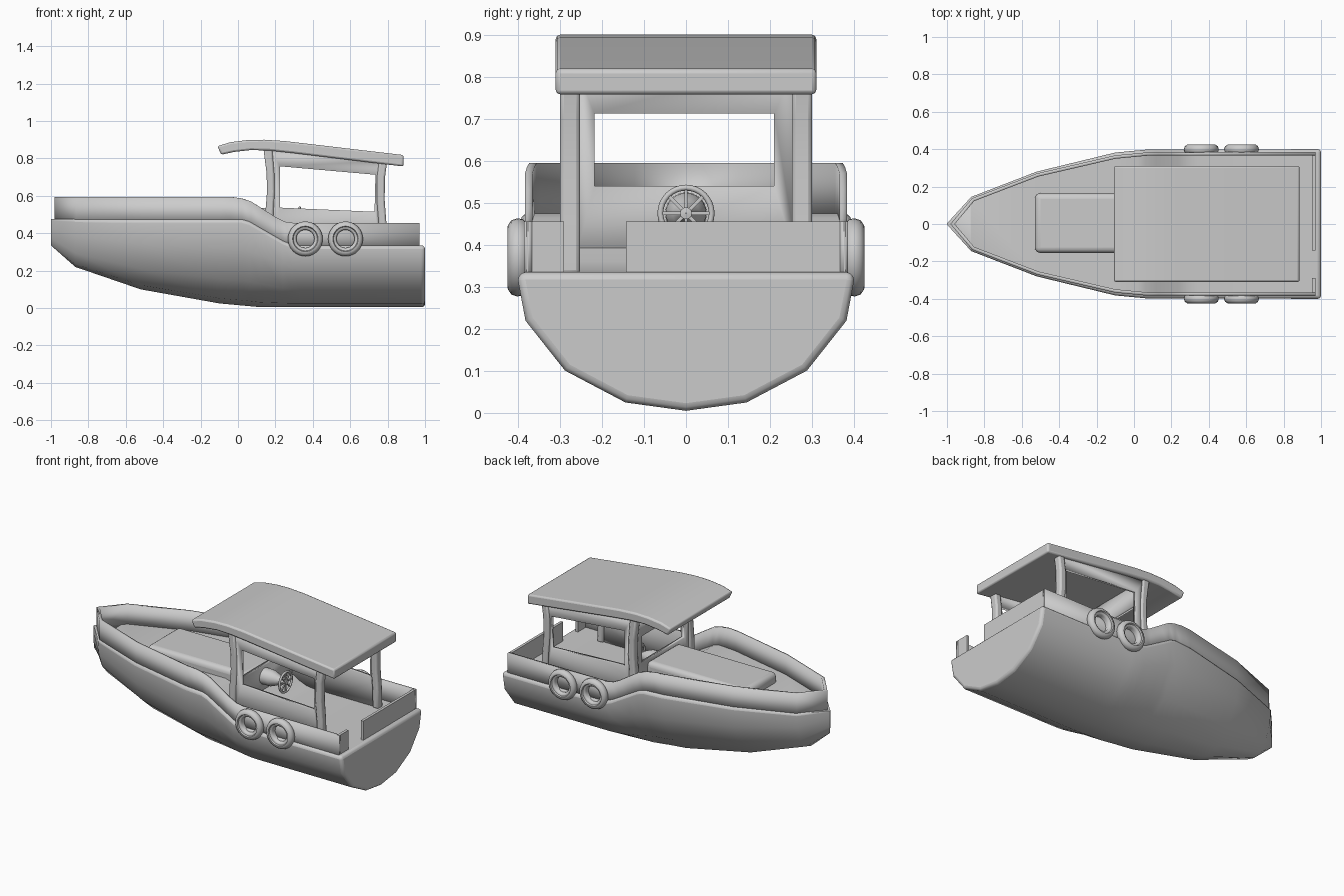
import bpy, bmesh, math
from mathutils import Matrix

if "Cube" in bpy.data.objects:
    bpy.data.objects.remove(bpy.data.objects["Cube"])


def finish(name, bm, bevel=0, seg=2, mirror=False, solid=0, angle=35, limit=40):
    bmesh.ops.remove_doubles(bm, verts=bm.verts, dist=1e-5)
    bmesh.ops.recalc_face_normals(bm, faces=bm.faces)
    me = bpy.data.meshes.new(name)
    bm.to_mesh(me)
    bm.free()
    ob = bpy.data.objects.new(name, me)
    bpy.context.collection.objects.link(ob)
    bpy.ops.object.select_all(action='DESELECT')
    ob.select_set(True)
    bpy.context.view_layer.objects.active = ob
    bpy.ops.object.shade_smooth_by_angle(angle=math.radians(angle))
    if solid:
        m = ob.modifiers.new("Thickness", 'SOLIDIFY')
        m.thickness, m.offset, m.use_even_offset = solid, 0, True
    if bevel:
        m = ob.modifiers.new("Bevel", 'BEVEL')
        m.width, m.segments = bevel, seg
        m.limit_method, m.angle_limit = 'ANGLE', math.radians(limit)
    if mirror:
        m = ob.modifiers.new("Mirror", 'MIRROR')
        m.use_axis = (False, True, False)
    return ob


def prism(name, pts, y0, y1, **kw):
    """Extrude an (x, z) outline from y0 to y1."""
    bm = bmesh.new()
    f = bm.faces.new([bm.verts.new((x, y0, z)) for x, z in pts])
    r = bmesh.ops.extrude_face_region(bm, geom=[f])
    for v in r['geom']:
        if isinstance(v, bmesh.types.BMVert):
            v.co.y = y1
    return finish(name, bm, **kw)


def frame(name, outer, inner, **kw):
    """Flat window frame between two matching 3D loops."""
    bm = bmesh.new()
    o = [bm.verts.new(p) for p in outer]
    i = [bm.verts.new(p) for p in inner]
    for k in range(4):
        n = (k + 1) % 4
        bm.faces.new((o[k], o[n], i[n], i[k]))
    return finish(name, bm, solid=.025, **kw)


def box(name, x, y, z, **kw):
    return prism(name, [(x[0], z[0]), (x[1], z[0]), (x[1], z[1]), (x[0], z[1])], *y, **kw)


def lerp(table, x):
    for (a, p), (b, q) in zip(table, table[1:]):
        if x <= b:
            return p + (q - p) * max(0, x - a) / (b - a)
    return table[-1][1]


# hull: scaled cross-sections along beam, keel and sheer lines
beam = [(-1, .003), (-.87, .145), (-.52, .28), (-.1, .382), (.07, .398), (1, .4)]
keel = [(-1, .335), (-.87, .22), (-.52, .10), (-.1, .025), (.12, .005), (1, .005)]
sheer = [(-1, .475), (.02, .475), (.06, .464), (.24, .36), (.29, .34), (.34, .335), (1, .335)]
section = [(0, 0), (.36, .06), (.72, .29), (.955, .65), (1, .94), (1, 1)]
bm = bmesh.new()
rows = []
for x in (-1, -.87, -.52, -.1, .02, .06, .12, .24, .29, .34, 1):
    b, k, s = lerp(beam, x), lerp(keel, x), lerp(sheer, x)
    half = [(b * u, k + (s - k) * w) for u, w in section]
    ring = [(-y, z) for y, z in reversed(half[1:])] + half
    rows.append([bm.verts.new((x, y, z)) for y, z in ring])
for r, q in zip(rows, rows[1:]):
    n = len(r)
    for i in range(n):
        j = (i + 1) % n          # wraps round to form the deck
        bm.faces.new((r[i], r[j], q[j], q[i]))
bm.faces.new(rows[0])
bm.faces.new(rows[-1])
bmesh.ops.dissolve_degenerate(bm, dist=1e-4, edges=bm.edges)
hull = finish("hull", bm, bevel=.018, seg=3, limit=50)
hull.modifiers["Bevel"].use_clamp_overlap = False
m = hull.modifiers["Bevel"]
m.limit_method = 'WEIGHT'
attr = hull.data.attributes.new("bevel_weight_edge", 'FLOAT', 'EDGE')
for e in hull.data.edges:
    a, b = (hull.data.vertices[i].co for i in e.vertices)
    stern = a.x > .99 and b.x > .99
    rail = all(abs(abs(p.y) - lerp(beam, p.x)) < .002 and
               abs(p.z - lerp(sheer, p.x)) < .002 for p in (a, b)) and a.y * b.y > 0
    attr.data[e.index].value = 1.0 if (stern or rail) and min(a.x, b.x) > -.99 else 0.0

# bulwark wall around the deck
top = [(-1, .595), (-.04, .595), (.02, .586), (.07, .57), (.2, .487), (.25, .462), (.3, .455), (1, .455)]
side = [(-.97, 0), (-.86, .13), (-.515, .262), (-.1, .358), (.07, .374), (.97, .376)]
bm = bmesh.new()
xs = (-.97, -.86, -.515, -.1, -.04, .02, .07, .13, .2, .25, .3, .97)
path = [(x, -lerp(side, x)) for x in reversed(xs)] + [(x, lerp(side, x)) for x in xs[1:]]
prev = None
for x, y in path:
    cur = (bm.verts.new((x, y, lerp(sheer, x) - .03)), bm.verts.new((x, y, lerp(top, x))))
    if prev:
        bm.faces.new((prev[0], cur[0], cur[1], prev[1]))
    prev = cur
finish("bulwark", bm, solid=.018)

# stern walls with a boarding gap
box("stern_wall_wide", (.953, .97), (-.143, .38), (.32, .455))
box("stern_wall_narrow", (.953, .97), (-.38, -.29), (.32, .455))

# foredeck hatch
hatch = box("foredeck_hatch", (-.53, .165), (-.155, .165), (.40, .535))
hatch.modifiers.new("Bevel", 'BEVEL').width = .03
hatch.modifiers["Bevel"].segments = 4

# roof
roof = [(-.11, .866), (-.04, .887), (.05, .898), (.14, .9), (.25, .893), (.885, .818),
        (.885, .757), (.3, .828), (.17, .842), (.07, .845), (-.02, .835), (-.09, .82)]
prism("roof", roof, -.31, .31, bevel=.01, limit=45)

# curved pillars
front = [(.145, .33), (.147, .52), (.155, .62), (.153, .72), (.135, .86),
         (.182, .86), (.194, .72), (.196, .62), (.19, .52), (.188, .33)]
rear = [(.755, .33), (.752, .46), (.742, .58), (.743, .7), (.755, .79),
        (.798, .79), (.786, .7), (.784, .58), (.793, .46), (.797, .33)]
for name, pts in (("front_pillar", front), ("rear_pillar", rear)):
    prism(name, pts, .252, .3, bevel=.01, mirror=True, limit=45)

# side window frames and windscreen
frame("side_window_frame",
      [(.17, .277, .33), (.765, .277, .33), (.765, .277, .785), (.17, .277, .85)],
      [(.225, .277, .537), (.73, .277, .515), (.735, .277, .713), (.225, .277, .758)], mirror=True)
frame("windscreen_frame",
      [(.172, -.27, .34), (.172, .27, .34), (.172, .27, .845), (.172, -.27, .845)],
      [(.172, -.218, .54), (.172, .21, .54), (.172, .21, .712), (.172, -.218, .712)])


def lathe(name, profile, axis, loc, n, closed=True, **kw):
    """Spin a (radius, offset) profile about the x or y axis."""
    bm = bmesh.new()
    rings = []
    for i in range(n):
        a = 2 * math.pi * i / n
        c, s = math.cos(a), math.sin(a)
        rings.append([bm.verts.new((r * c, h, r * s) if axis == 'y' else (h, r * c, r * s))
                      for r, h in profile])
    m = len(profile)
    for i in range(n):
        p, q = rings[i], rings[(i + 1) % n]
        for j in range(m if closed else m - 1):
            k = (j + 1) % m
            bm.faces.new((p[j], q[j], q[k], p[k]))
    bmesh.ops.translate(bm, verts=bm.verts, vec=loc)
    return finish(name, bm, **kw)


# tyre fenders
tyre = [(.048, 0), (.048, .028), (.055, .036), (.064, .037), (.068, .045), (.076, .044),
        (.088, .036), (.093, .022), (.091, .008), (.083, 0)]
for i, x in enumerate((.36, .575)):
    lathe(f"tyre_fender_{i + 1}", tyre, 'y', (x, .38, .37), 32, mirror=True, angle=45)

# steering wheel, spokes and column
rim = [(.061 + .007 * math.cos(t * math.pi / 4), .007 * math.sin(t * math.pi / 4)) for t in range(8)]
hub = (.33, 0, .475)
lathe("steering_wheel_rim", rim, 'x', hub, 32, angle=60)
bm = bmesh.new()
for i in range(4):
    mat = Matrix.Translation(hub) @ Matrix.Rotation(i * math.pi / 4, 4, 'X') @ Matrix.Diagonal((.008, .12, .008, 1))
    bmesh.ops.create_cube(bm, size=1, matrix=mat)
finish("steering_wheel_spokes", bm)
lathe("steering_column", [(.001, -.16), (.05, -.16), (.048, -.09), (.032, -.05), (.014, -.02), (.014, .01), (.001, .012)],
      'x', hub, 24, closed=False)
